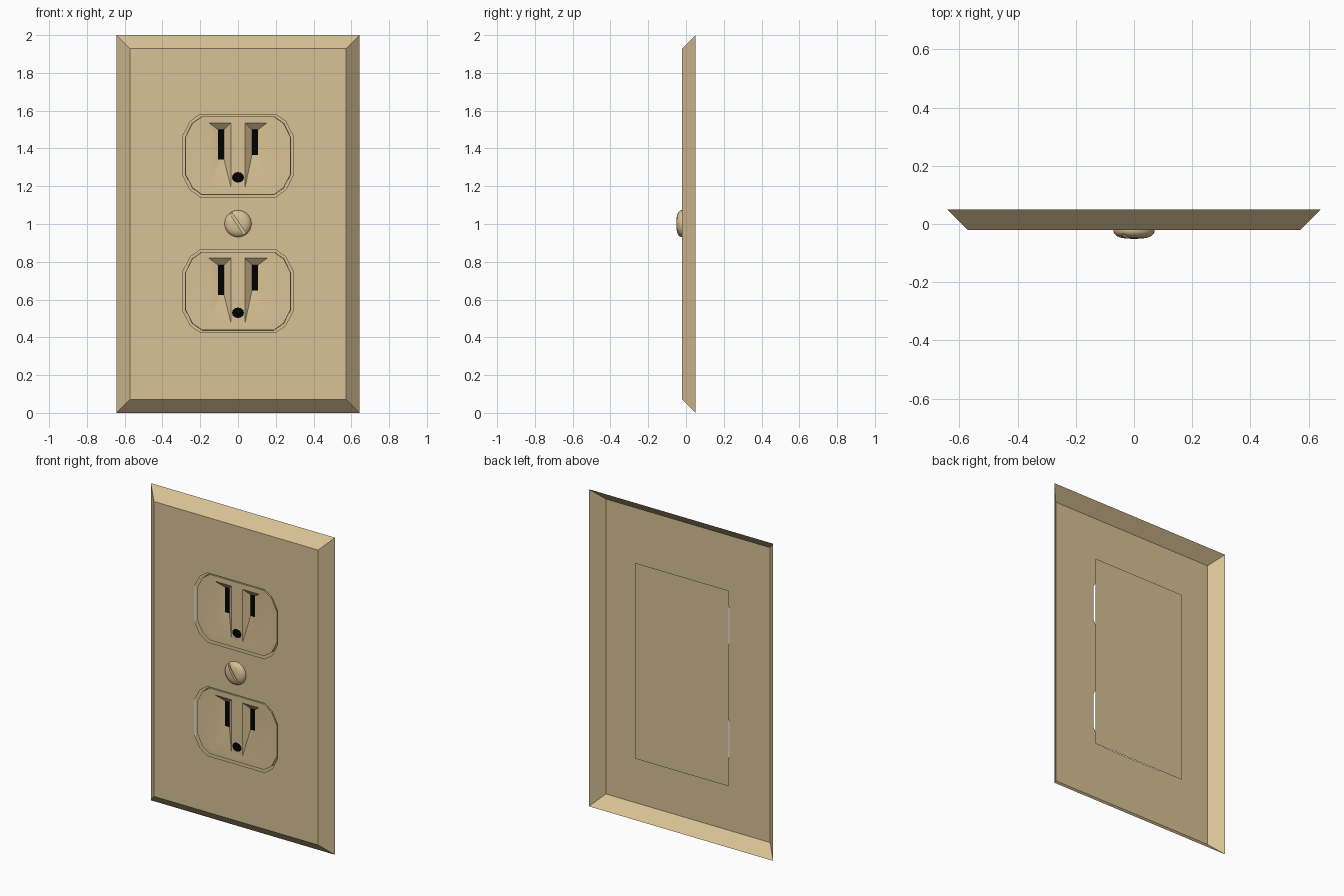
import bpy, bmesh, math
from mathutils import Matrix

if "Cube" in bpy.data.objects:
    bpy.data.objects.remove(bpy.data.objects["Cube"], do_unlink=True)


def material(name, color):
    m = bpy.data.materials.new(name)
    m.use_nodes = True
    m.diffuse_color = (*color, 1)
    m.node_tree.nodes["Principled BSDF"].inputs["Base Color"].default_value = (*color, 1)
    return m


TAN = material("tan plastic", (0.69, 0.535, 0.30))
BLACK = material("black opening", (0.0, 0.0, 0.0))


def make_object(name, bm, angle=None):
    me = bpy.data.meshes.new(name)
    bm.to_mesh(me)
    bm.free()
    me.materials.append(TAN)
    me.materials.append(BLACK)
    ob = bpy.data.objects.new(name, me)
    bpy.context.collection.objects.link(ob)
    if angle:
        bpy.ops.object.select_all(action="DESELECT")
        ob.select_set(True)
        bpy.context.view_layer.objects.active = ob
        bpy.ops.object.shade_smooth_by_angle(angle=math.radians(angle))
    return ob


def loop(bm, pts, y):
    """Closed ring of vertices and edges at depth y."""
    vs = [bm.verts.new((x, y, z)) for x, z in pts]
    for a, b in zip(vs, vs[1:] + vs[:1]):
        bm.edges.new((a, b))
    return vs


def bridge(bm, a, b):
    n = len(a)
    for i in range(n):
        j = (i + 1) % n
        bm.faces.new((a[i], a[j], b[j], b[i]))


def fill(bm, *loops):
    """Flat fill of the first ring, leaving the other rings as holes."""
    edges = {bm.edges.get((a, b)) for l in loops for a, b in zip(l, l[1:] + l[:1])}
    bmesh.ops.triangle_fill(bm, edges=list(edges), use_beauty=True, normal=(0, -1, 0))


def face_front(bm):
    """Turn every face toward the front."""
    bm.normal_update()
    bmesh.ops.reverse_faces(bm, faces=[f for f in bm.faces if f.normal.y > 0])


def rect(x0, x1, z0, z1):
    return [(x0, z0), (x1, z0), (x1, z1), (x0, z1)]


def outlet_outline(cz, inset):
    q = [(0.29, 0.108), (0.252, 0.182), (0.20, 0.218)]
    q = [(x - inset, z - inset) for x, z in q]
    q += [(-x, z) for x, z in reversed(q)]
    q += [(-x, -z) for x, z in q]
    return [(x, z + cz) for x, z in q]


# Depths of the plate front, socket face, slot bottoms and backing panel
FRONT, FACE, SLOT, BACK = -0.02, -0.011, 0.02, 0.042
OUTLETS = {"upper": 1.362, "lower": 0.645}

# Cover plate: hollow bevelled shell with two outlet holes
bm = bmesh.new()
rim = loop(bm, rect(-0.643, 0.643, 0, 2), 0.05)
front = loop(bm, rect(-0.573, 0.573, 0.07, 1.93), FRONT)
bridge(bm, rim, front)
fill(bm, front, *[loop(bm, outlet_outline(cz, 0), FRONT) for cz in OUTLETS.values()])
face_front(bm)
make_object("cover_plate", bm)

# Socket blocks set inside the holes
for name, cz in OUTLETS.items():
    bm = bmesh.new()
    face = loop(bm, outlet_outline(cz, 0.011), FACE)
    openings = []
    # Tapered guides leading into the two blade slots
    for side, bottom in ((-1, -0.02), (1, 0.004)):
        lo, hi = sorted((side * 0.038, side * 0.154))
        guide = loop(bm, rect(lo, hi, cz - 0.165, cz + 0.174), FACE)
        c = side * 0.09
        slot = loop(bm, rect(c - 0.016, c + 0.016, cz + bottom, cz + 0.138), SLOT)
        bridge(bm, guide, slot)
        bm.faces.new(slot).material_index = 1
        openings.append(guide)
    # Round ground opening
    ring = [(0.032 * math.cos(i * math.tau / 12), cz - 0.115 + 0.028 * math.sin(i * math.tau / 12))
            for i in range(12)]
    ground = loop(bm, ring, FACE)
    bm.faces.new(ground).material_index = 1
    fill(bm, face, *openings, ground)
    # Side walls flare very slightly toward the panel
    bridge(bm, face, loop(bm, outlet_outline(cz, 0.010), BACK))
    face_front(bm)
    make_object(name + "_socket", bm, 35)

# Flat panel closing the sockets from behind
bm = bmesh.new()
bm.faces.new(loop(bm, rect(-0.327, 0.327, 0.383, 1.617), BACK))
make_object("backing_panel", bm)

# Domed centre screw, turned from a profile
bm = bmesh.new()
profile = [(0, -0.019), (0.071, -0.019), (0.071, -0.026), (0.067, -0.034),
           (0.058, -0.042), (0.043, -0.048), (0.023, -0.0505), (0, -0.051)]
vs = [bm.verts.new((r, y, 0)) for r, y in profile]
es = [bm.edges.new(p) for p in zip(vs, vs[1:])]
bmesh.ops.spin(bm, geom=vs + es, cent=(0, 0, 0), axis=(0, 1, 0), angle=math.tau, steps=32)
bmesh.ops.remove_doubles(bm, verts=bm.verts, dist=1e-5)
bmesh.ops.recalc_face_normals(bm, faces=bm.faces)
bmesh.ops.translate(bm, verts=bm.verts, vec=(0, 0, 1.002))
screw = make_object("centre_screw", bm, 35)

# Diagonal driver slot cut into the screw
bm = bmesh.new()
bmesh.ops.create_cube(bm, size=1, matrix=Matrix.Translation((0, -0.05, 1.002))
                      @ Matrix.Rotation(math.radians(56), 4, "Y")
                      @ Matrix.Diagonal((0.2, 0.03, 0.014, 1)))
cutter = make_object("slot_cutter", bm)
cutter.hide_render = True
mod = screw.modifiers.new("driver_slot", "BOOLEAN")
mod.operation = "DIFFERENCE"
mod.solver = "EXACT"
mod.object = cutter
bpy.context.view_layer.objects.active = screw
bpy.ops.object.modifier_apply(modifier=mod.name)
bpy.data.objects.remove(cutter, do_unlink=True)
